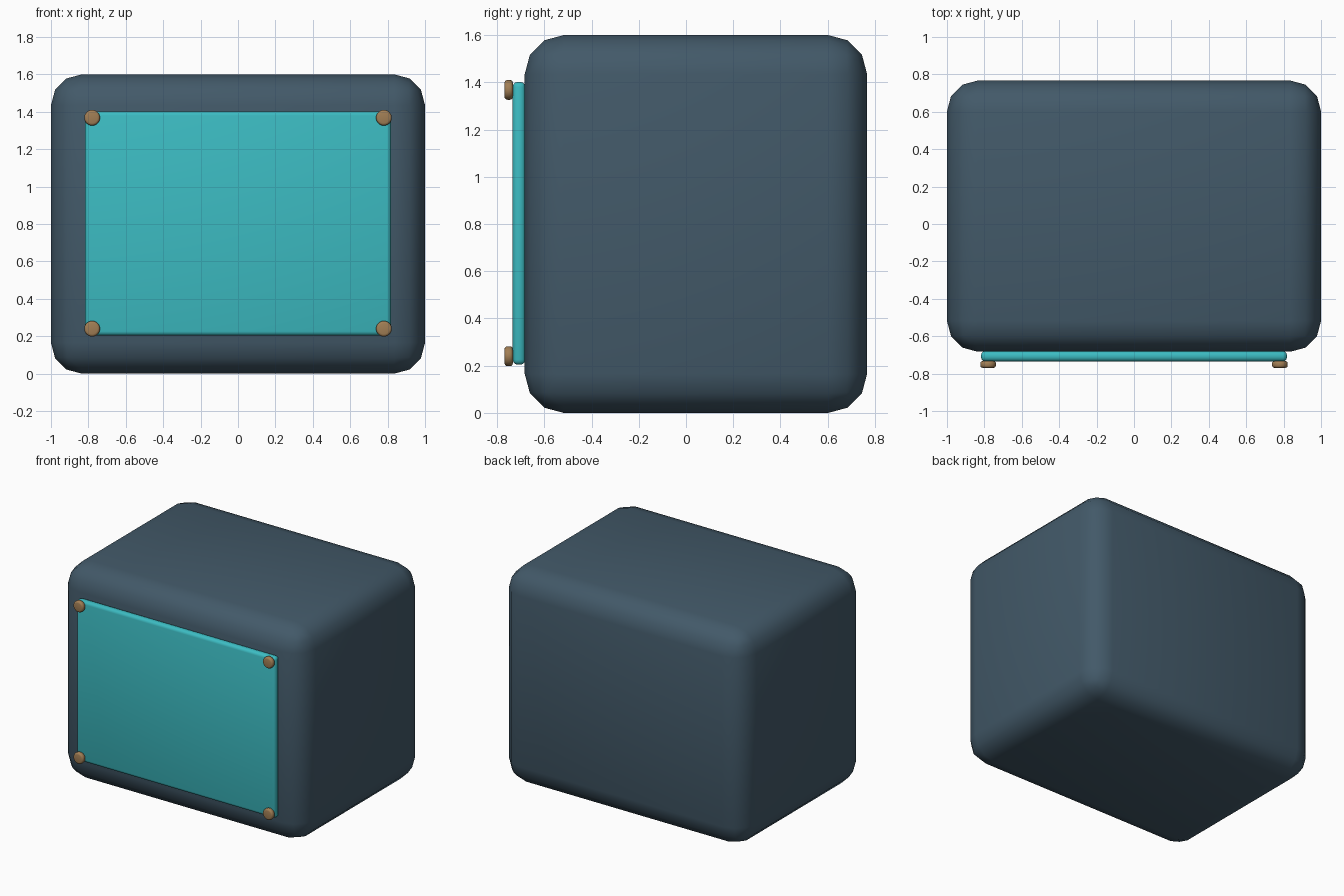
import bpy
from math import pi, radians

if "Cube" in bpy.data.objects:
    bpy.data.objects.remove(bpy.data.objects["Cube"])


def material(name, rgb):
    m = bpy.data.materials.new(name)
    m.diffuse_color = (*rgb, 1)
    m.use_nodes = True
    m.node_tree.nodes["Principled BSDF"].inputs["Base Color"].default_value = m.diffuse_color
    return m


def finish(ob, name, mat, width, segments):
    ob.name = name
    ob.data.materials.append(mat)
    mod = ob.modifiers.new("Bevel", "BEVEL")
    mod.width, mod.segments = width, segments
    mod.limit_method = "ANGLE"
    mod.angle_limit = radians(40)
    bpy.ops.object.modifier_apply(modifier=mod.name)
    bpy.ops.object.shade_smooth_by_angle(angle=radians(40))


def box(name, lo, hi, mat, width, segments):
    bpy.ops.mesh.primitive_cube_add(size=1, location=[(a + b) / 2 for a, b in zip(lo, hi)])
    ob = bpy.context.object
    ob.scale = [b - a for a, b in zip(lo, hi)]
    bpy.ops.object.transform_apply(location=False, rotation=False, scale=True)
    finish(ob, name, mat, width, segments)


slate = material("slate", (0.055, 0.10, 0.14))
teal = material("teal", (0.045, 0.50, 0.54))
bronze = material("bronze", (0.36, 0.21, 0.09))

# Rounded main housing
box("housing", (-1, -0.683, 0), (1, 0.767, 1.6), slate, 0.165, 3)

# Front panel
box("front_panel", (-0.818, -0.734, 0.204), (0.818, -0.68, 1.402), teal, 0.022, 3)

# Corner fasteners
for side, sx in (("left", -1), ("right", 1)):
    for level, sz in (("lower", -1), ("upper", 1)):
        bpy.ops.mesh.primitive_cylinder_add(
            vertices=24, radius=0.042, depth=0.036,
            location=(sx * 0.78, -0.751, 0.804 + sz * 0.564), rotation=(pi / 2, 0, 0))
        finish(bpy.context.object, f"{level}_{side}_fastener", bronze, 0.013, 3)
